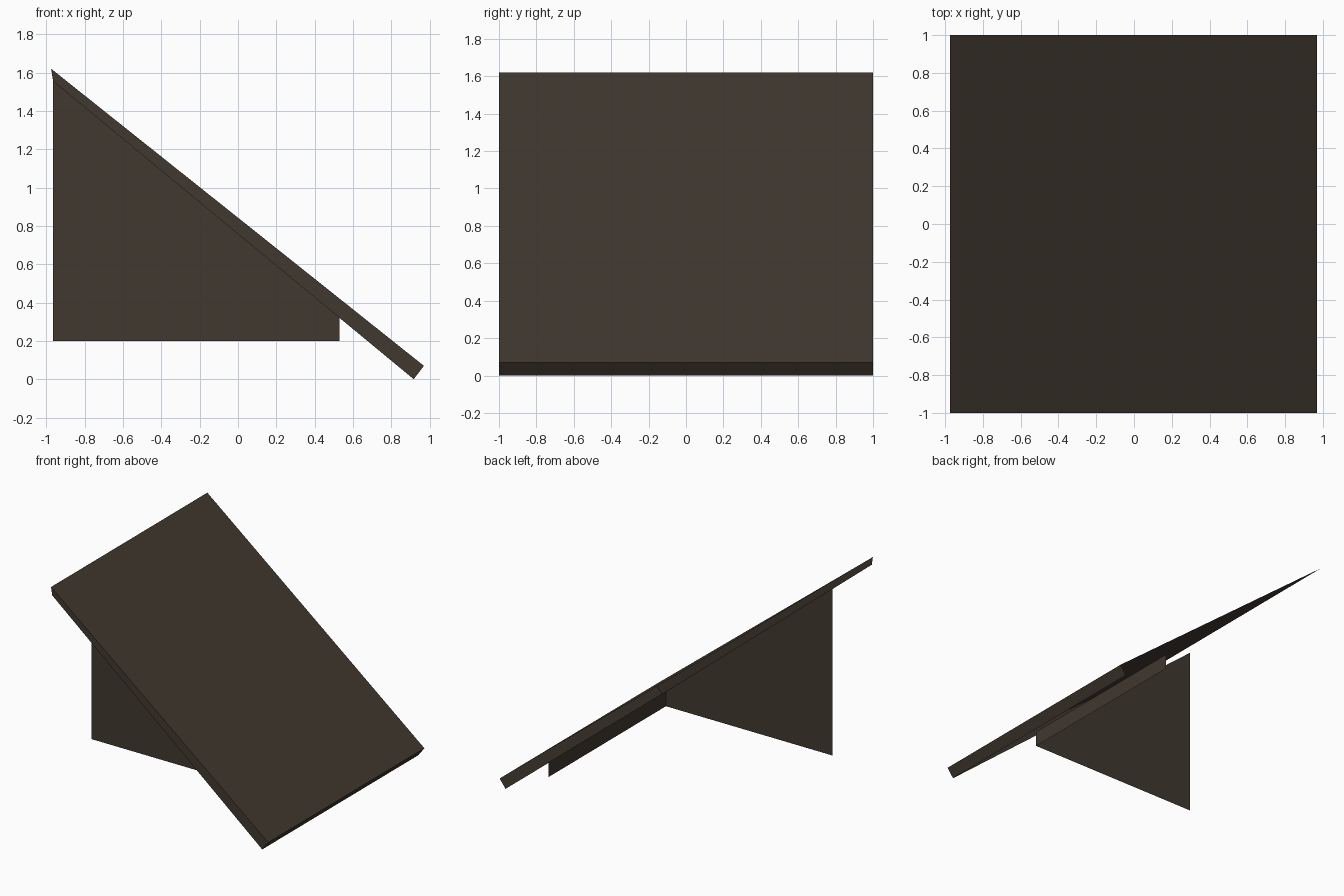
import bpy

if "Cube" in bpy.data.objects:
    bpy.data.objects.remove(bpy.data.objects["Cube"])

brown = bpy.data.materials.new("dark brown")
brown.diffuse_color = (0.052, 0.040, 0.029, 1)
brown.use_nodes = True
brown.node_tree.nodes["Principled BSDF"].inputs["Base Color"].default_value = brown.diffuse_color


def sheet_part(name, faces):
    """Open shell made from a few flat polygons."""
    verts, polys = [], []
    for f in faces:
        ids = []
        for p in f:
            if p not in verts:
                verts.append(p)
            ids.append(verts.index(p))
        polys.append(ids)
    mesh = bpy.data.meshes.new(name)
    mesh.from_pydata(verts, [], polys)
    mesh.materials.append(brown)
    ob = bpy.data.objects.new(name, mesh)
    bpy.context.collection.objects.link(ob)
    return ob


def at_y(profile, y):
    return [(x, y, z) for x, z in profile]


def strip(a, b, y0, y1):
    """Quad swept along y from profile edge a-b."""
    return [(a[0], y0, a[1]), (a[0], y1, a[1]), (b[0], y1, b[1]), (b[0], y0, b[1])]


# Sloping roof shell: top, front gable trim and eave trim; open behind and below
ridge, eave_top = (-0.975, 1.62), (0.97, 0.07)
eave_low, ridge_low = (0.917, 0.0), (-0.965, 1.555)
sheet_part("roof_slope", [
    strip(eave_top, ridge, -1, 1),
    at_y([ridge, ridge_low, eave_low, eave_top], -1),
    strip(eave_low, eave_top, -1, 1),
])

# Walls under the roof: gable wall set back from the front, low wall under the eave
wall_top = (0.53, 0.32)
sheet_part("walls", [
    at_y([(-0.965, 0.2), (0.53, 0.2), wall_top, ridge_low], -0.5),
    strip((0.53, 0.2), wall_top, -0.5, 1),
])
